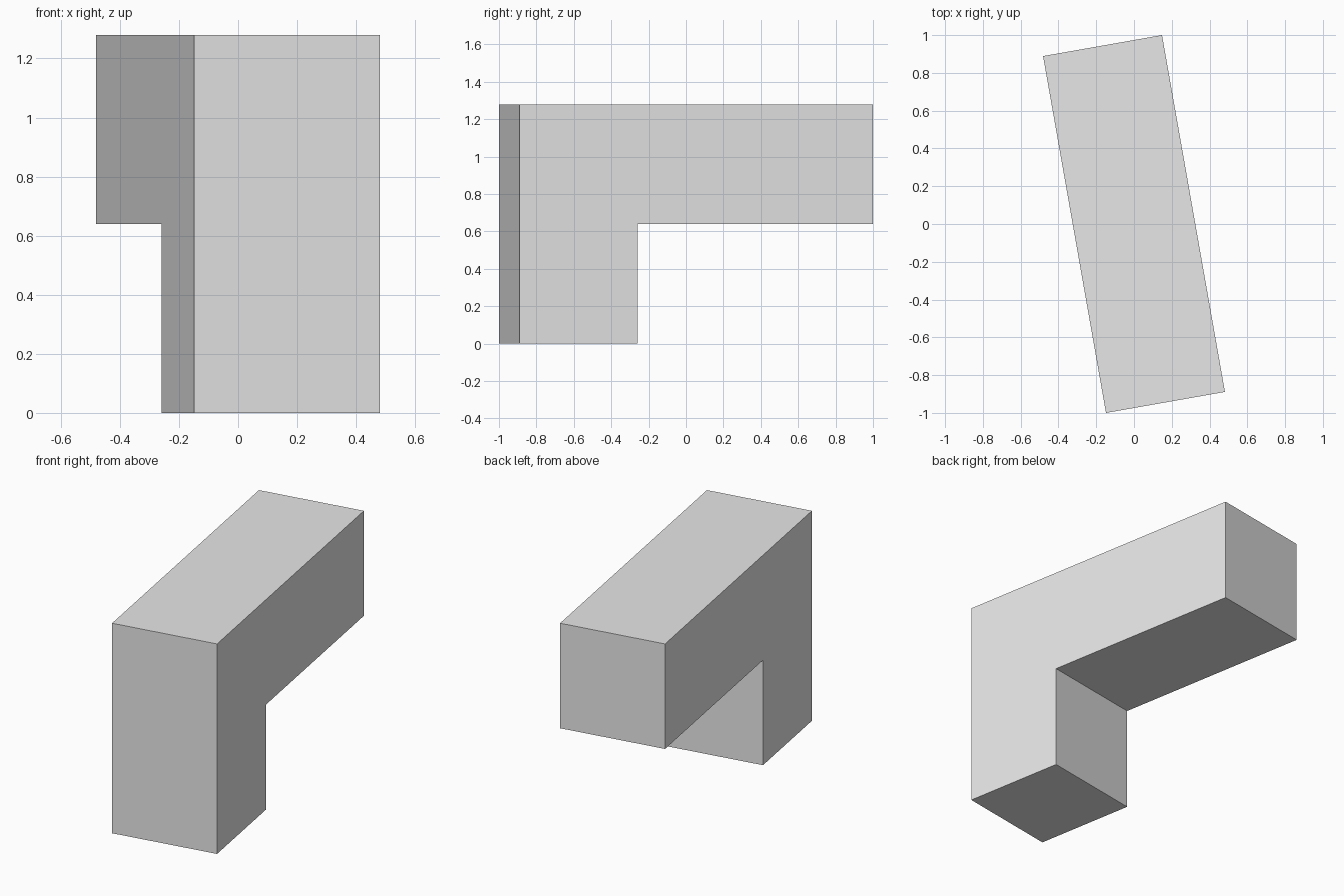
import bpy
import bmesh
from math import radians

cube = bpy.data.objects.get("Cube")
if cube:
    bpy.data.objects.remove(cube, do_unlink=True)

UNIT = 0.6394          # side of one square module
TURN = radians(10)     # whole block is turned about z

# Plain grey material
grey = bpy.data.materials.new("light_grey")
grey.use_nodes = True
colour = (0.8, 0.8, 0.8, 1.0)
grey.diffuse_color = colour
grey.node_tree.nodes["Principled BSDF"].inputs["Base Color"].default_value = colour

# Side profile in modules (depth, height): front leg with a long arm to the back
profile = [(0, 0), (1, 0), (1, 1), (3, 1), (3, 2), (0, 2)]

# Extrude the profile across the width
bm = bmesh.new()
verts = [bm.verts.new((-UNIT / 2, (d - 1.5) * UNIT, h * UNIT)) for d, h in profile]
side = bm.faces.new(verts)
extruded = bmesh.ops.extrude_face_region(bm, geom=[side])["geom"]
moved = [g for g in extruded if isinstance(g, bmesh.types.BMVert)]
bmesh.ops.translate(bm, verts=moved, vec=(UNIT, 0, 0))
bmesh.ops.recalc_face_normals(bm, faces=bm.faces)

mesh = bpy.data.meshes.new("corner_block")
bm.to_mesh(mesh)
bm.free()
mesh.materials.append(grey)

block = bpy.data.objects.new("corner_block", mesh)
block.rotation_euler.z = TURN
bpy.context.collection.objects.link(block)
